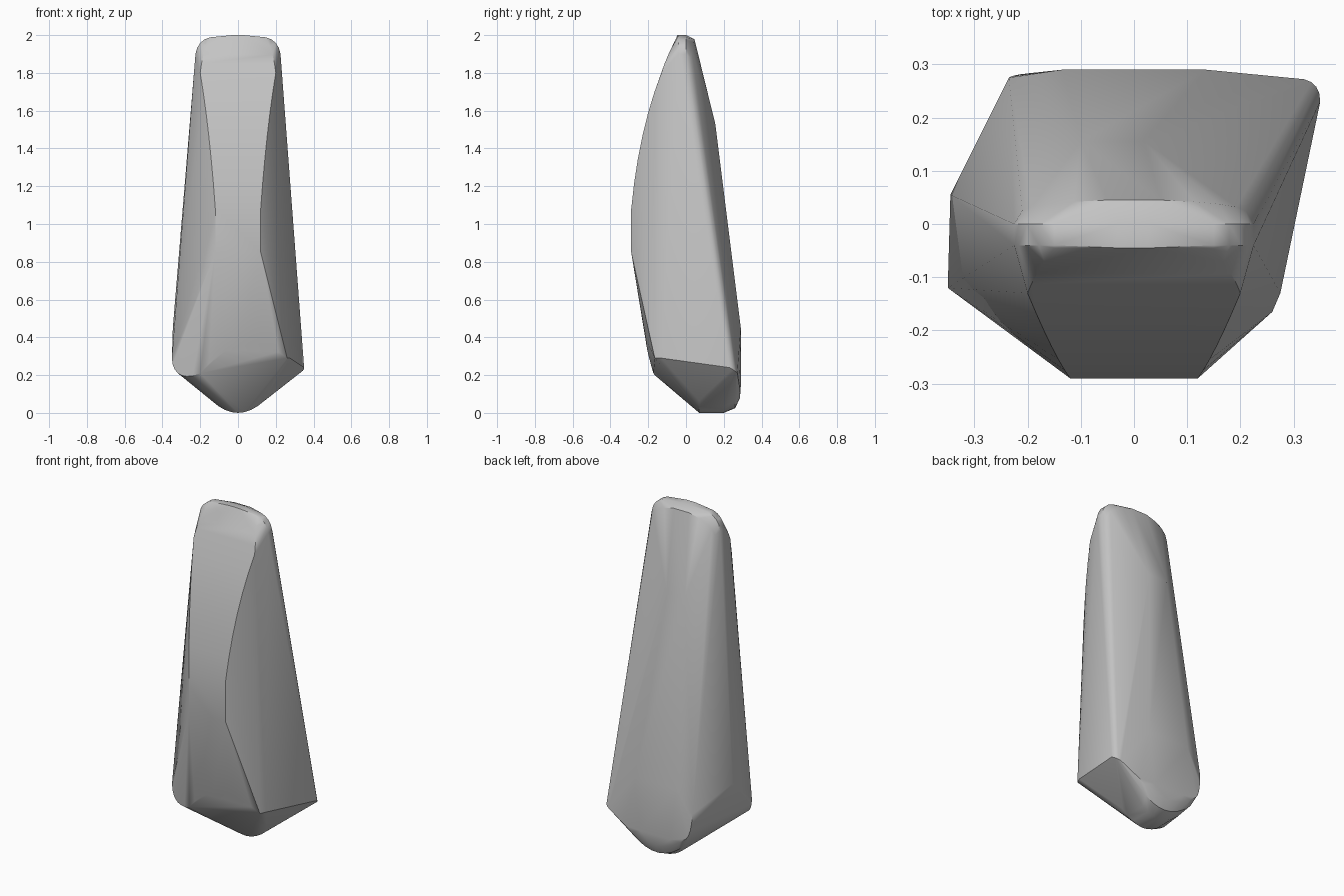
import bpy
import bmesh
import math
from mathutils import Vector

default_cube = bpy.data.objects.get("Cube")
if default_cube:
    bpy.data.objects.remove(default_cube, do_unlink=True)


def make_material(name, colour):
    material = bpy.data.materials.new(name)
    material.use_nodes = True
    material.diffuse_color = colour
    shader = material.node_tree.nodes["Principled BSDF"]
    shader.inputs["Base Color"].default_value = colour
    return material


def arc(start, control, end, steps=6):
    """Points along a curved edge that is pulled toward its control point."""
    a, c, b = Vector(start), Vector(control), Vector(end)
    curve_points = []
    for step in range(steps + 1):
        t = step / steps
        curve_points.append(a * (1 - t) ** 2 + c * 2 * t * (1 - t) + b * t * t)
    return curve_points


def mirrored(points):
    """The points together with their copies on the other side."""
    return [Vector((side * p[0], p[1], p[2])) for side in (1, -1) for p in points]


def build_hull(name, points, material):
    """Wrap the edge curves in one closed convex skin."""
    bm = bmesh.new()
    for point in points:
        bm.verts.new(point)
    bmesh.ops.remove_doubles(bm, verts=bm.verts, dist=0.002)
    result = bmesh.ops.convex_hull(bm, input=bm.verts)
    leftover = set(result["geom_interior"]) | set(result["geom_unused"])
    spare = [item for item in leftover if isinstance(item, bmesh.types.BMVert)]
    bmesh.ops.delete(bm, geom=spare, context="VERTS")
    bmesh.ops.recalc_face_normals(bm, faces=bm.faces)
    mesh = bpy.data.meshes.new(name)
    bm.to_mesh(mesh)
    bm.free()
    mesh.materials.append(material)
    body = bpy.data.objects.new(name, mesh)
    bpy.context.collection.objects.link(body)
    return body


# Rounded shoulders and the shallow crest at the narrow end
crown = mirrored(
    arc((.225, 0, 1.9), (.215, 0, 1.97), (.15, 0, 1.988), 4)
    + arc((.225, -.04, 1.9), (.215, -.04, 1.97), (.15, -.04, 1.988), 4)
    + arc((.21, .025, 1.88), (.19, .04, 1.95), (.05, .045, 1.978), 4)
    + [(.03, -.045, 2), (.03, 0, 2)]
)

# Bowed front face, widening toward the narrow end
front_edges = mirrored(
    arc((.12, -.29, 1.08), (.15, -.25, 1.5), (.2, -.13, 1.8))
    + arc((.2, -.13, 1.8), (.19, -.1, 1.9), (.15, -.045, 1.985), 4)
    + [(.12, -.29, .85)]
)

# Lower rim of the front face: rounded corner and arch
front_rim = (
    arc((-.35, -.12, .29), (-.345, -.125, .18), (-.24, -.16, .195))
    + arc((-.2, -.173, .21), (.03, -.25, .48), (.26, -.165, .29), 10)
    + [(.275, -.13, .29)]
)

# Side corners of the wide end
side_corners = (
    arc((.32, .272, .21), (.35, .265, .22), (.35, .23, .24), 4)
    + [(-.345, .055, .45)]
)

# Rounded keel underneath, rolling up into the back face
keel = (
    arc((-.14, .07, .065), (0, .07, -.065), (.14, .07, .065), 8)
    + arc((-.14, .2, .065), (0, .2, -.065), (.14, .2, .065), 8)
    + arc((-.18, .26, .12), (0, .26, -.06), (.18, .26, .1), 8)
    + arc((-.2, .283, .17), (0, .288, 0), (.2, .283, .14), 10)
)

# Flat back panel and the facet above it
back_panel = (
    mirrored([(.135, .29, .45), (.1, .29, .14)])
    + arc((-.235, .275, .32), (-.23, .28, .2), (-.2, .283, .17), 4)
    + [Vector((-.1, .155, 1.53)), Vector((.02, .155, 1.53))]
)

stone_grey = make_material("stone grey", (.55, .55, .55, 1))
stone = build_hull(
    "tapered_stone",
    [Vector(p) for p in crown + front_edges + front_rim
     + side_corners + keel + back_panel],
    stone_grey,
)

# Smooth the gentle facets and keep the creases
bpy.ops.object.select_all(action="DESELECT")
stone.select_set(True)
bpy.context.view_layer.objects.active = stone
bpy.ops.object.shade_smooth_by_angle(angle=math.radians(30))
